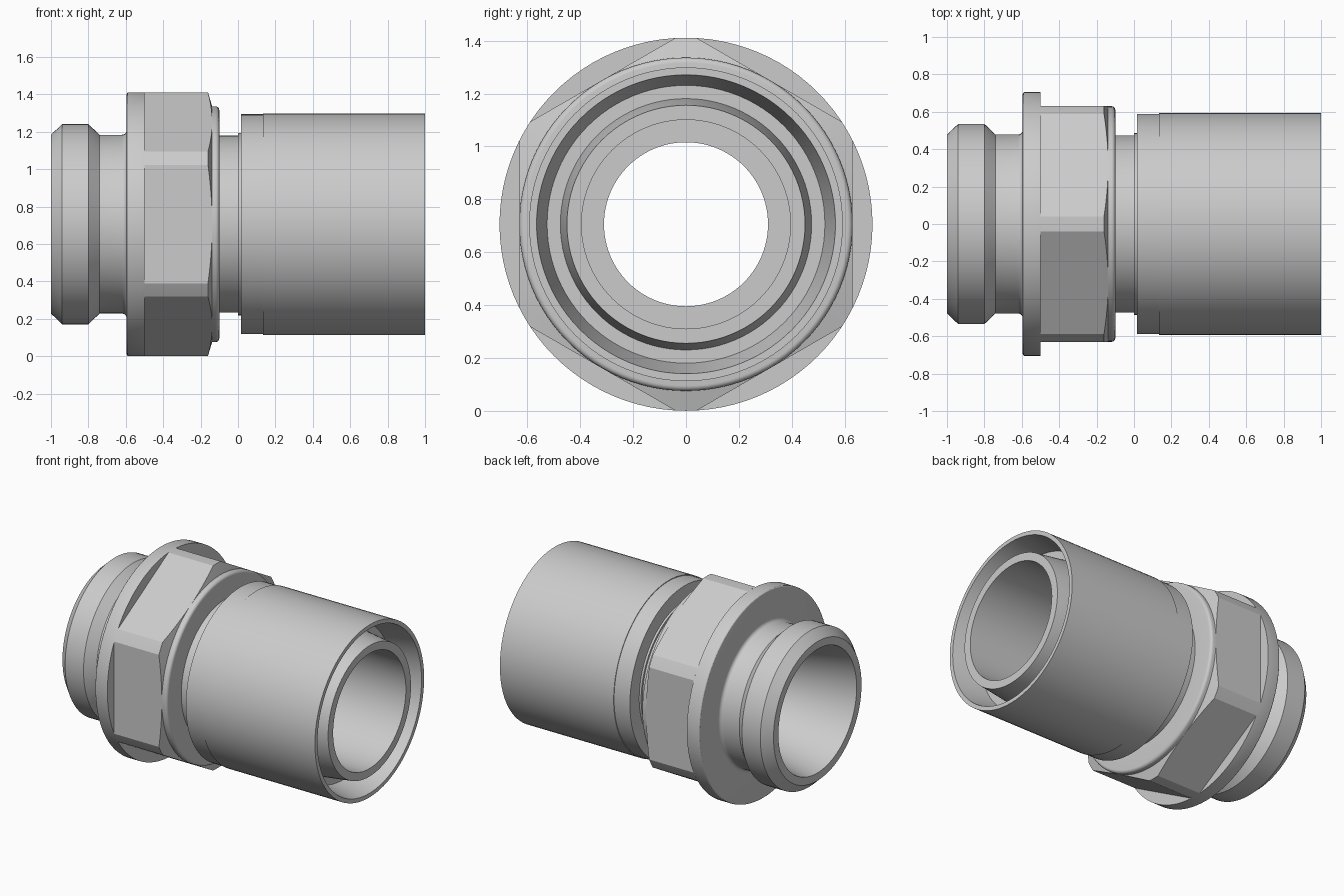
import bpy, bmesh, math

if "Cube" in bpy.data.objects:
    bpy.data.objects.remove(bpy.data.objects["Cube"])

AXIS_Z = 0.706      # height of the centre line
FLANGE_R = 0.705
FLAT_R = 0.63       # centre line to hexagon flat
SEGMENTS = 96

steel = bpy.data.materials.new("steel grey")
steel.diffuse_color = (0.6, 0.6, 0.6, 1)
steel.use_nodes = True
steel.node_tree.nodes["Principled BSDF"].inputs["Base Color"].default_value = steel.diffuse_color


def finish(name, bm):
    """Turn a bmesh into a smooth-shaded steel object with sharp edges kept."""
    bmesh.ops.recalc_face_normals(bm, faces=bm.faces)
    mesh = bpy.data.meshes.new(name)
    bm.to_mesh(mesh)
    bm.free()
    mesh.materials.append(steel)
    obj = bpy.data.objects.new(name, mesh)
    obj.location.z = AXIS_Z
    bpy.context.collection.objects.link(obj)
    bpy.ops.object.select_all(action='DESELECT')
    obj.select_set(True)
    bpy.context.view_layer.objects.active = obj
    bpy.ops.object.shade_smooth_by_angle(angle=math.radians(20))
    return obj


def skin(bm, rings, closed):
    """Bridge rings of vertices with quads."""
    count = len(rings[0])
    pairs = list(zip(rings, rings[1:]))
    if closed:
        pairs.append((rings[-1], rings[0]))
    for a, b in pairs:
        for i in range(count):
            j = (i + 1) % count
            bm.faces.new((a[i], a[j], b[j], b[i]))


def lathe(name, profile):
    """Spin a closed (x, radius) profile around the x axis."""
    bm = bmesh.new()
    rings = []
    for x, r in profile:
        rings.append([bm.verts.new((x, r * math.cos(t), r * math.sin(t)))
                      for t in (math.tau * i / SEGMENTS for i in range(SEGMENTS))])
    skin(bm, rings, True)
    return finish(name, bm)


def fillet(cx, cr, radius, start, end, steps=5):
    """Arc points in the (x, radius) plane, angles in degrees."""
    angles = [math.radians(start + (end - start) * i / steps) for i in range(steps + 1)]
    return [(cx + radius * math.cos(a), cr + radius * math.sin(a)) for a in angles]


# Body: ridged spigot, flange, collar, neck, inner tube and stepped bore
body = [(-1, 0.425), (-1, 0.478), (-0.94, 0.535), (-0.80, 0.535), (-0.74, 0.478)]
body += fillet(-0.62, 0.503, 0.025, 270, 360)
body += fillet(-0.585, FLANGE_R - 0.01, 0.01, 180, 90, 3)
body += [(-0.50, FLANGE_R), (-0.50, 0.61), (-0.15, 0.61), (-0.145, FLAT_R)]
body += fillet(-0.12, FLAT_R - 0.02, 0.02, 90, 0)
body += [(-0.10, 0.473), (0.0, 0.473), (0.0, 0.487), (0.03, 0.487), (0.03, 0.475),
         (0.80, 0.475), (1, 0.45), (1, 0.395), (0.20, 0.395), (0.20, 0.31), (-0.46, 0.31)]
lathe("fitting_body", body)

# Sleeve: outer shell with a tapered mouth around the inner tube
lathe("outer_sleeve", [(0.015, 0.470), (0.015, 0.588), (0.135, 0.588), (0.135, 0.593),
                       (1, 0.593), (1, 0.565), (0.80, 0.525), (0.80, 0.470)])

# Hexagon: flats with corners trimmed to the flange radius and a chamfered end
half = math.degrees(math.acos(FLAT_R / FLANGE_R))
offsets = [half * k / 6 for k in range(-6, 7)] + [30]
bm = bmesh.new()
base, shoulder, rim = [], [], []
for side in range(6):
    for off in offsets:
        t = math.radians(side * 60 + off)
        r = min(FLAT_R / math.cos(math.radians(off)), FLANGE_R)
        c, s = math.cos(t), math.sin(t)
        base.append(bm.verts.new((-0.50, r * c, r * s)))
        shoulder.append(bm.verts.new((-0.138 - (r - FLAT_R) * 0.3, r * c, r * s)))
        rim.append(bm.verts.new((-0.136, 0.622 * c, 0.622 * s)))
skin(bm, [base, shoulder, rim], False)
finish("hexagon_grip", bm)
